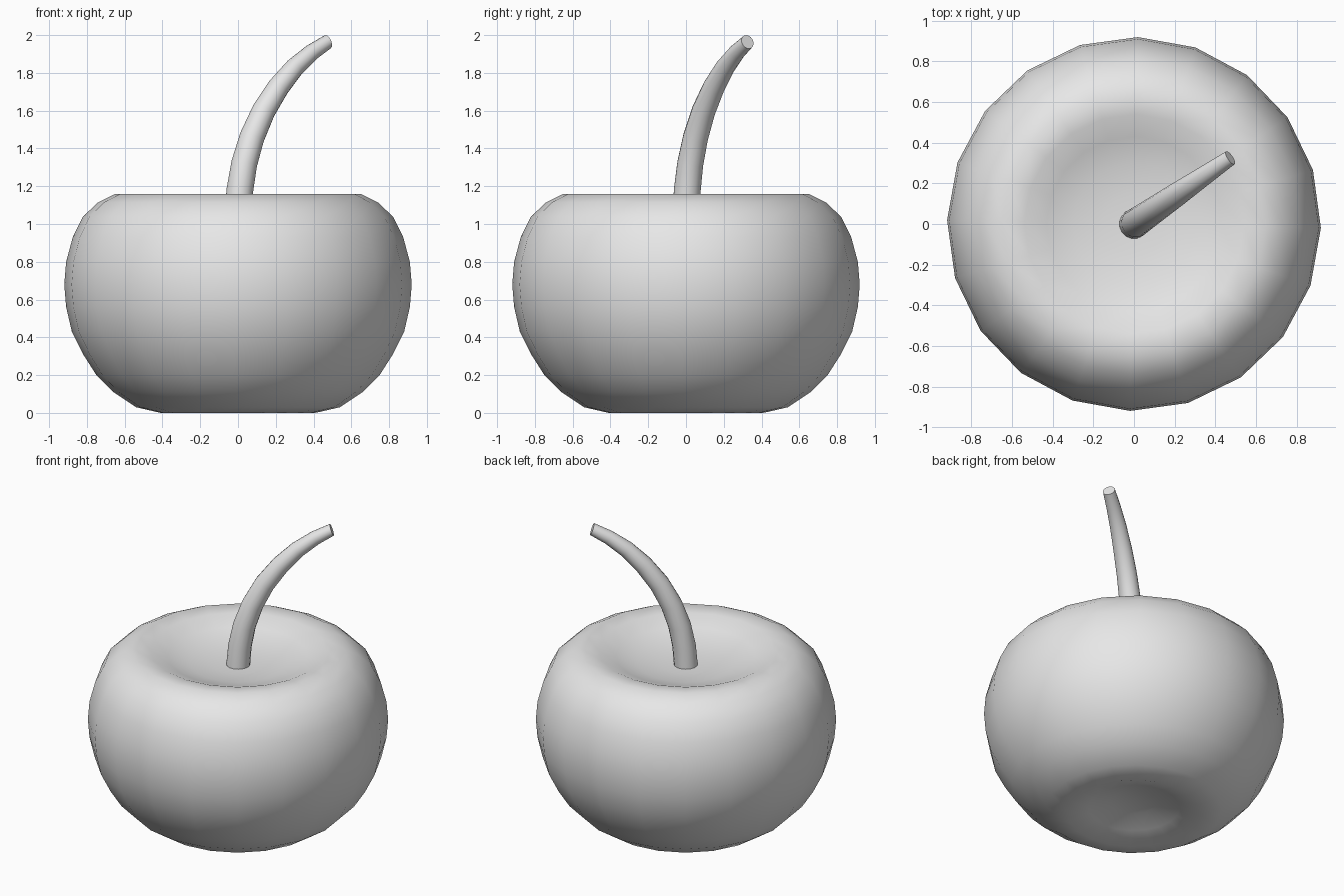
import bpy, bmesh
from math import sin, cos, radians, tau
from mathutils import Vector

cube = bpy.data.objects.get("Cube")
if cube:
    bpy.data.objects.remove(cube, do_unlink=True)

grey = bpy.data.materials.new("plain_grey")
grey.use_nodes = True
grey.diffuse_color = (0.8, 0.8, 0.8, 1)
for node in grey.node_tree.nodes:
    if node.type == 'BSDF_PRINCIPLED':
        node.inputs["Base Color"].default_value = (0.8, 0.8, 0.8, 1)


def skin(bm, rings):
    """Join neighbouring rings of vertices with quads."""
    for low, high in zip(rings, rings[1:]):
        n = len(low)
        for i in range(n):
            j = (i + 1) % n
            bm.faces.new((low[i], low[j], high[j], high[i]))


def finish(bm, name, angle):
    bmesh.ops.recalc_face_normals(bm, faces=bm.faces)
    mesh = bpy.data.meshes.new(name)
    bm.to_mesh(mesh)
    bm.free()
    mesh.materials.append(grey)
    obj = bpy.data.objects.new(name, mesh)
    bpy.context.collection.objects.link(obj)
    bpy.ops.object.select_all(action='DESELECT')
    obj.select_set(True)
    bpy.context.view_layer.objects.active = obj
    bpy.ops.object.shade_smooth_by_angle(angle=radians(angle))


# Fruit body: turned profile (radius, height) with a dimple at each end
profile = [(0.14, 0.08), (0.28, 0.04), (0.41, 0.0), (0.54, 0.03), (0.66, 0.11),
           (0.75, 0.2), (0.82, 0.31), (0.88, 0.43), (0.91, 0.56), (0.92, 0.68),
           (0.91, 0.8), (0.875, 0.93), (0.82, 1.04), (0.74, 1.115), (0.65, 1.16),
           (0.54, 1.15), (0.43, 1.105), (0.3, 1.07), (0.15, 1.055)]
SIDES = 20
bm = bmesh.new()
rings = []
for r, z in profile:
    angles = [tau * i / SIDES - radians(1.2) for i in range(SIDES)]
    rings.append([bm.verts.new((r * cos(a), r * sin(a), z)) for a in angles])
skin(bm, rings)
for ring, z in ((rings[0], 0.09), (rings[-1], 1.05)):
    pole = bm.verts.new((0, 0, z))
    for i in range(SIDES):
        bm.faces.new((ring[i], ring[(i + 1) % SIDES], pole))
finish(bm, "fruit_body", 80)

# Stem: tapered round sweep (reach, height, lean in degrees, radius)
path = [(0.0, 1.04, 0, 0.073), (0.012, 1.18, 8, 0.072), (0.04, 1.32, 15, 0.07),
        (0.09, 1.46, 23, 0.067), (0.165, 1.6, 31, 0.063), (0.26, 1.725, 40, 0.058),
        (0.365, 1.83, 48, 0.051), (0.475, 1.91, 57, 0.044), (0.575, 1.964, 70, 0.038)]
out = Vector((cos(radians(34.5)), sin(radians(34.5)), 0))
up = Vector((0, 0, 1))
side = up.cross(out)
bm = bmesh.new()
rings = []
for reach, z, lean, r in path:
    across = out * cos(radians(lean)) - up * sin(radians(lean))
    centre = out * reach + up * z
    rings.append([bm.verts.new(centre + across * (r * cos(tau * i / 16)) + side * (r * sin(tau * i / 16)))
                  for i in range(16)])
skin(bm, rings)
bm.faces.new(rings[0])
bm.faces.new(rings[-1])
finish(bm, "stem", 40)
